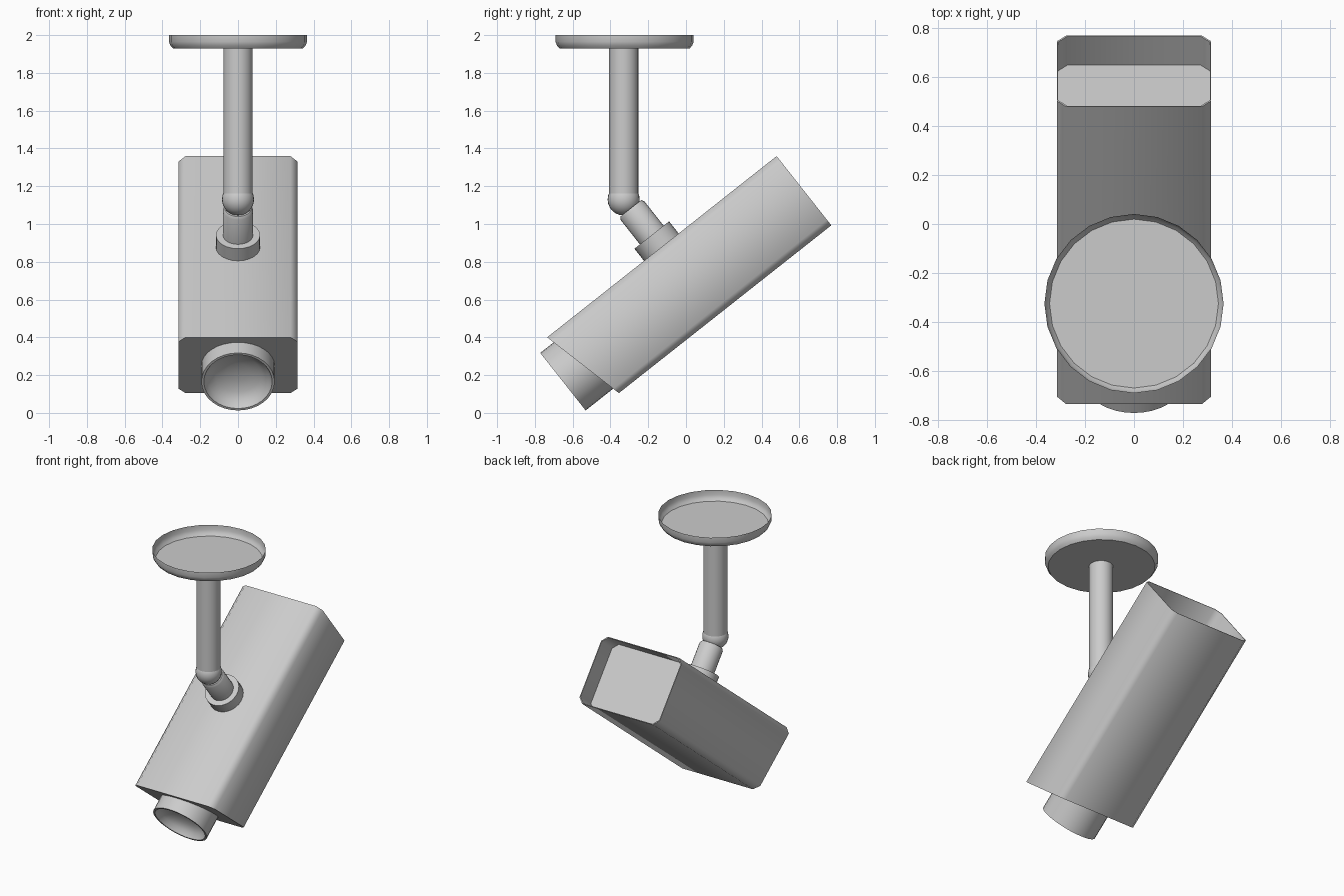
import bpy, bmesh, math
from mathutils import Matrix, Vector

if "Cube" in bpy.data.objects:
    bpy.data.objects.remove(bpy.data.objects["Cube"])

TILT = math.radians(38.3)
# Housing frame: local y runs along the housing, local z is its top normal
TILTED = Matrix.Translation((0, -0.735, 0.40)) @ Matrix.Rotation(TILT, 4, 'X')


def finish(bm, name, matrix, angle=35):
    bmesh.ops.remove_doubles(bm, verts=bm.verts, dist=1e-5)
    bmesh.ops.recalc_face_normals(bm, faces=bm.faces)
    me = bpy.data.meshes.new(name)
    bm.to_mesh(me)
    bm.free()
    me.transform(matrix)
    ob = bpy.data.objects.new(name, me)
    bpy.context.collection.objects.link(ob)
    bpy.ops.object.select_all(action='DESELECT')
    ob.select_set(True)
    bpy.context.view_layer.objects.active = ob
    bpy.ops.object.shade_smooth_by_angle(angle=math.radians(angle))
    return ob


def lathe(name, profile, matrix, steps=24):
    """Spin (radius, height) points around local z."""
    bm = bmesh.new()
    vs = [bm.verts.new((r, 0, h)) for r, h in profile]
    es = [bm.edges.new(p) for p in zip(vs, vs[1:])]
    bmesh.ops.spin(bm, geom=vs + es, cent=(0, 0, 0), axis=(0, 0, 1),
                   angle=math.tau, steps=steps, use_duplicate=False)
    return finish(bm, name, matrix)


# Housing: chamfered box, slanted front, recessed rear panel
W, H, C, L, SLANT = 0.315, 0.467, 0.037, 1.548, 0.115


def ring(bm, y_at, inset=0.0):
    w, t, b, c = W - inset, -inset, -H + inset, C
    pts = [(w - c, t), (w, t - c), (w, b + c), (w - c, b)]
    pts += [(-x, z) for x, z in reversed(pts)]
    return [bm.verts.new((x, y_at(z), z)) for x, z in pts]


bm = bmesh.new()
rings = [ring(bm, lambda z: -z / H * SLANT),
         ring(bm, lambda z: L),
         ring(bm, lambda z: L, 0.005),
         ring(bm, lambda z: L - 0.15, 0.005)]
for a, b in zip(rings, rings[1:]):
    for i in range(8):
        j = (i + 1) % 8
        bm.faces.new((a[i], a[j], b[j], b[i]))
bm.faces.new(rings[0])
bm.faces.new(rings[-1])
finish(bm, "housing", TILTED, 50)

# Lens barrel with concave glass, pointing along local -y
lens_frame = TILTED @ Matrix.Translation((0, 0, -0.236)) @ Matrix.Rotation(math.pi / 2, 4, 'X')
lathe("lens_barrel", [(0, -0.15), (0.194, -0.15), (0.194, 0.08), (0.181, 0.08),
                      (0.165, 0.045), (0.12, 0.015), (0.06, 0.0), (0, -0.005)],
      lens_frame, 32)

# Ceiling cup, open at the top
lathe("ceiling_cup", [(0, 1.93), (0.345, 1.93), (0.358, 1.945), (0.366, 1.965), (0.366, 2.0)],
      Matrix.Translation((0, -0.325, 0)))

# Vertical rod
lathe("drop_rod", [(0, 1.12), (0.078, 1.12), (0.078, 1.93), (0, 1.93)],
      Matrix.Translation((0, -0.33, 0)))

# Ball joint
JOINT = Vector((0, -0.33, 1.13))
n = 12
lathe("ball_joint", [(0.085 * math.sin(math.pi * i / n), -0.085 * math.cos(math.pi * i / n))
                     for i in range(n + 1)], Matrix.Translation(JOINT))

# Angled arm and mounting collar, square to the housing top
arm_frame = Matrix.Translation(JOINT) @ Matrix.Rotation(TILT, 4, 'X')
lathe("angled_arm", [(0, -0.06), (0.07, -0.06), (0.08, -0.075), (0.08, -0.3), (0, -0.3)], arm_frame)
lathe("mount_collar", [(0, -0.24), (0.117, -0.24), (0.117, -0.33), (0, -0.33)], arm_frame)
